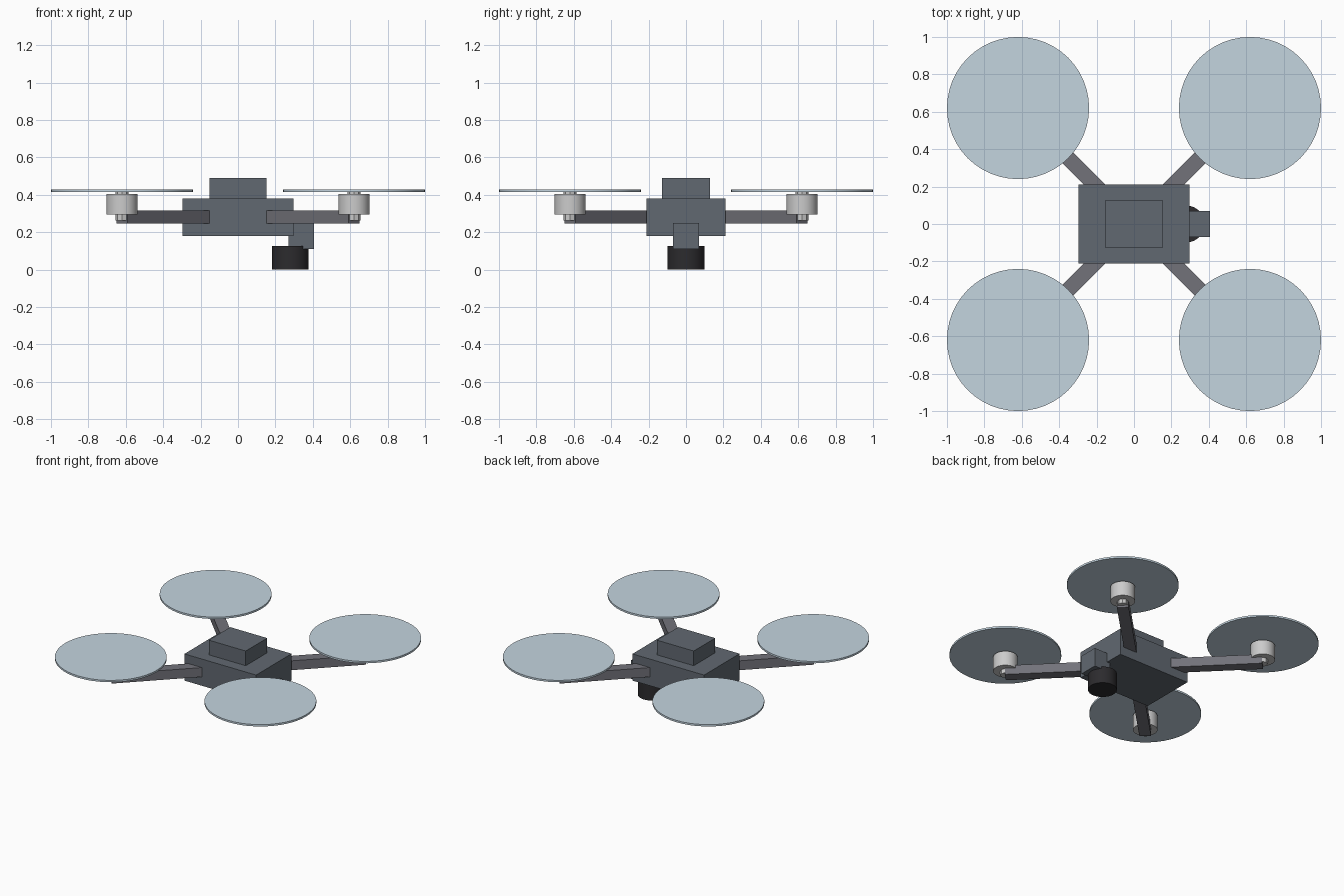
import bpy
import math

if "Cube" in bpy.data.objects:
    bpy.data.objects.remove(bpy.data.objects["Cube"])


def material(name, r, g, b):
    m = bpy.data.materials.new(name)
    m.diffuse_color = (r, g, b, 1)
    m.use_nodes = True
    m.node_tree.nodes["Principled BSDF"].inputs["Base Color"].default_value = m.diffuse_color
    return m


SLATE = material("slate", 0.12, 0.14, 0.165)
ARM = material("arm_grey", 0.17, 0.17, 0.195)
LIGHT = material("light_grey", 0.72, 0.71, 0.71)
BLACK = material("black", 0.025, 0.024, 0.027)
DISC = material("pale_blue", 0.55, 0.66, 0.74)


def box(name, loc, size, mat, rot=0):
    bpy.ops.mesh.primitive_cube_add(size=1, location=loc, rotation=(0, 0, rot))
    o = bpy.context.object
    o.name = name
    o.scale = size
    o.data.materials.append(mat)
    return o


def cylinder(name, x, y, z0, z1, radius, mat, sides=48, smooth=True):
    bpy.ops.mesh.primitive_cylinder_add(vertices=sides, radius=radius, depth=z1 - z0,
                                        location=(x, y, (z0 + z1) / 2))
    o = bpy.context.object
    o.name = name
    o.data.materials.append(mat)
    if smooth:
        bpy.ops.object.shade_smooth_by_angle(angle=math.radians(30))
    return o


# Central body and battery on top
box("body", (0, 0, 0.28), (0.594, 0.42, 0.20), SLATE)
box("battery", (0, 0, 0.435), (0.306, 0.254, 0.11), SLATE)

# Camera bracket and downward-facing camera
box("camera_bracket", (0.338, 0, 0.18), (0.135, 0.14, 0.14), SLATE)
cylinder("camera", 0.28, 0, 0, 0.126, 0.098, BLACK)

# Four diagonal arms, each with a motor, shaft and rotor disc
R = 0.62
INNER = 0.10
for sx, side in ((-1, "left"), (1, "right")):
    for sy, end in ((-1, "front"), (1, "back")):
        tag = f"{end}_{side}"
        x, y = sx * R, sy * R
        mid = (R + INNER) / 2
        box("arm_" + tag, (sx * mid, sy * mid, 0.281),
            ((R - INNER) * math.sqrt(2), 0.08, 0.07), ARM, math.atan2(sy, sx))
        cylinder("motor_" + tag, x, y, 0.294, 0.404, 0.083, LIGHT, 32)
        cylinder("shaft_" + tag, x, y, 0.262, 0.416, 0.035, LIGHT, 8, False)
        cylinder("rotor_disc_" + tag, x, y, 0.415, 0.429, 0.38, DISC, 48)
